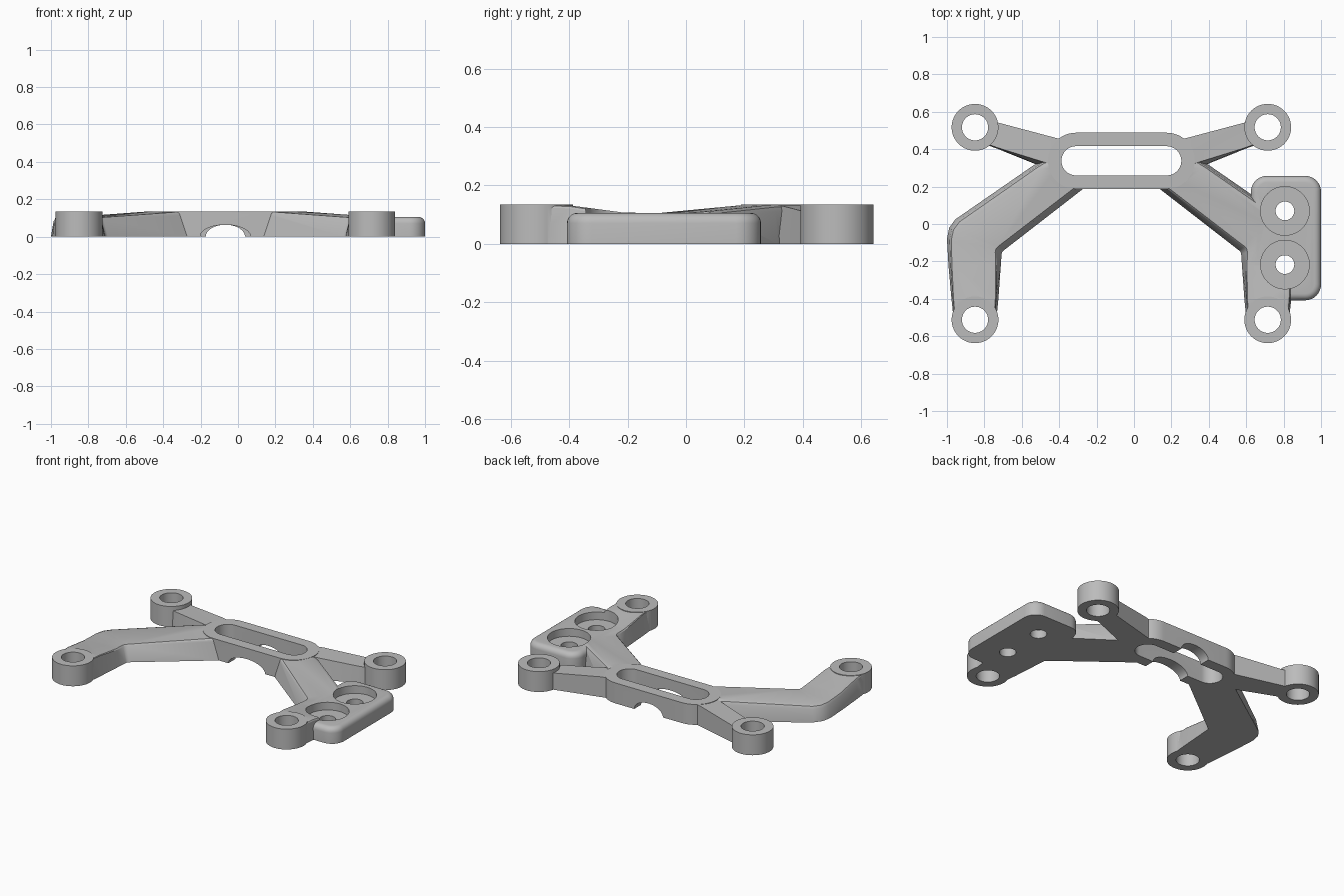
import bpy, bmesh, math
from mathutils import Matrix, Vector

if "Cube" in bpy.data.objects:
    bpy.data.objects.remove(bpy.data.objects["Cube"])

MID = -0.0675      # symmetry line of the frame
TOP = 0.135
ENDS = (-0.31, 0.175)
SLOT_Y = 0.338

grey = bpy.data.materials.new("plain grey")
grey.use_nodes = True
grey.diffuse_color = (0.5, 0.5, 0.5, 1)
grey.node_tree.nodes["Principled BSDF"].inputs["Base Color"].default_value = (0.5, 0.5, 0.5, 1)


def finish(name, bm):
    bmesh.ops.recalc_face_normals(bm, faces=bm.faces)
    mesh = bpy.data.meshes.new(name)
    bm.to_mesh(mesh)
    bm.free()
    mesh.materials.append(grey)
    obj = bpy.data.objects.new(name, mesh)
    bpy.context.collection.objects.link(obj)
    return obj


def loft(name, rings):
    bm = bmesh.new()
    loops = [[bm.verts.new(p) for p in ring] for ring in rings]
    n = len(loops[0])
    for a, b in zip(loops, loops[1:]):
        for i in range(n):
            j = (i + 1) % n
            bm.faces.new((a[i], a[j], b[j], b[i]))
    bm.faces.new(loops[0])
    bm.faces.new(loops[-1])
    return finish(name, bm)


def prism(name, outline, z0, z1):
    return loft(name, [[(x, y, z) for x, y in outline] for z in (z0, z1)])


def disc(name, x, y, r, z0, z1, n=64):
    turn = [math.tau * i / n for i in range(n)]
    return prism(name, [(x + r * math.cos(t), y + r * math.sin(t)) for t in turn], z0, z1)


def stadium(name, r, z0, z1, n=24):
    pts = []
    for cx, start in ((ENDS[1], -math.pi / 2), (ENDS[0], math.pi / 2)):
        for i in range(n + 1):
            t = start + math.pi * i / n
            pts.append((cx + r * math.cos(t), SLOT_Y + r * math.sin(t)))
    return prism(name, pts, z0, z1)


def side(x, s):
    return x if s < 0 else 2 * MID - x


def leg(name, s):
    # outer bottom edge, inner bottom edge, top height, top inset
    stations = [((-0.962, -0.53), (-0.738, -0.53), 0.134, 0.012),
                ((-0.976, -0.40), (-0.725, -0.40), 0.132, 0.015),
                ((-0.992, -0.22), (-0.712, -0.22), 0.108, 0.025),
                ((-1.000, -0.08), (-0.708, -0.16), 0.104, 0.032),
                ((-0.988, -0.02), (-0.704, -0.148), 0.103, 0.034),
                ((-0.955, 0.025), (-0.695, -0.14), 0.103, 0.034),
                ((-0.54, 0.312), (-0.268, 0.191), 0.134, 0.034),
                ((-0.42, 0.385), (-0.24, 0.25), 0.134, 0.03)]
    rings = []
    for o, i, z, inset in stations:
        o, i = Vector(o), Vector(i)
        d = (i - o).normalized()
        section = [(o, 0), (o + d * inset * 0.45, z - inset * 0.7),
                   (o + d * inset * 0.75, z - inset * 0.25), (o + d * inset * 1.4, z),
                   (i - d * inset * 1.1, z), (i - d * inset * 0.85, z - inset * 0.25), (i, 0)]
        rings.append([(side(p.x, s), p.y, h) for p, h in section])
    return loft(name, rings)


def arm(name, s):
    # x, back edge, front top edge, front bottom edge, top height
    stations = [(-0.82, 0.565, 0.44, 0.435, 0.105), (-0.73, 0.543, 0.408, 0.402, 0.11),
                (-0.44, 0.466, 0.318, 0.285, 0.133), (-0.36, 0.445, 0.30, 0.27, 0.134)]
    return loft(name, [[(side(x, s), b, 0), (side(x, s), b, z),
                        (side(x, s), f, z), (side(x, s), g, 0)]
                       for x, b, f, g, z in stations])


def mount_pad():
    bm = bmesh.new()
    size = Matrix.Diagonal((0.375, 0.665, 0.106, 1))
    bmesh.ops.create_cube(bm, size=1, matrix=Matrix.Translation((0.8125, -0.0755, 0.053)) @ size)
    upright = [e for e in bm.edges if abs(e.verts[0].co.z - e.verts[1].co.z) > 0.05]
    bmesh.ops.bevel(bm, geom=upright, offset=0.085, segments=8, profile=0.5, affect='EDGES')
    rim = [e for e in bm.edges if all(v.co.z > 0.1 for v in e.verts)]
    bmesh.ops.bevel(bm, geom=rim, offset=0.035, segments=5, profile=0.5, affect='EDGES')
    return finish("mount_pad", bm)


def tunnel(name, half, y0, y1, n=40):
    ring = [(math.cos(math.tau * i / n), math.sin(math.tau * i / n)) for i in range(n)]
    return loft(name, [[(MID + half * c, y, 0.064 * s) for c, s in ring] for y in (y0, y1)])


# solid parts
frame = stadium("bracket_frame", 0.15, 0, TOP)
corners = [(side(-0.85, s), y) for s in (-1, 1) for y in (0.517, -0.512)]
solids = [mount_pad()]
for s, word in ((-1, "right"), (1, "left")):
    solids += [leg(word + "_leg", s), arm(word + "_arm", s)]
solids += [disc("corner_boss", x, y, 0.125, 0, TOP) for x, y in corners]

# holes, slot, screw seats and cable tunnel
cutters = [stadium("slot_cutter", 0.078, -0.1, 0.3),
           tunnel("front_tunnel_cutter", 0.135, 0.1, SLOT_Y),
           tunnel("back_tunnel_cutter", 0.105, 0.3, 0.6)]
cutters += [disc("boss_hole_cutter", x, y, 0.07, -0.1, 0.3, 48) for x, y in corners]
for y in (0.07, -0.217):
    cutters += [disc("screw_seat_cutter", 0.807, y, 0.13, 0.055, 0.3),
                disc("screw_hole_cutter", 0.807, y, 0.05, -0.1, 0.2, 40)]

# join the solids, then cut
bpy.context.view_layer.objects.active = frame
for operation, parts in (('UNION', solids), ('DIFFERENCE', cutters)):
    for part in parts:
        mod = frame.modifiers.new("join_or_cut", 'BOOLEAN')
        mod.operation = operation
        mod.solver = 'EXACT'
        mod.object = part
        bpy.ops.object.modifier_apply(modifier=mod.name)
        bpy.data.objects.remove(part)

bpy.ops.object.select_all(action='DESELECT')
frame.select_set(True)
bpy.ops.object.shade_smooth_by_angle(angle=math.radians(30))
